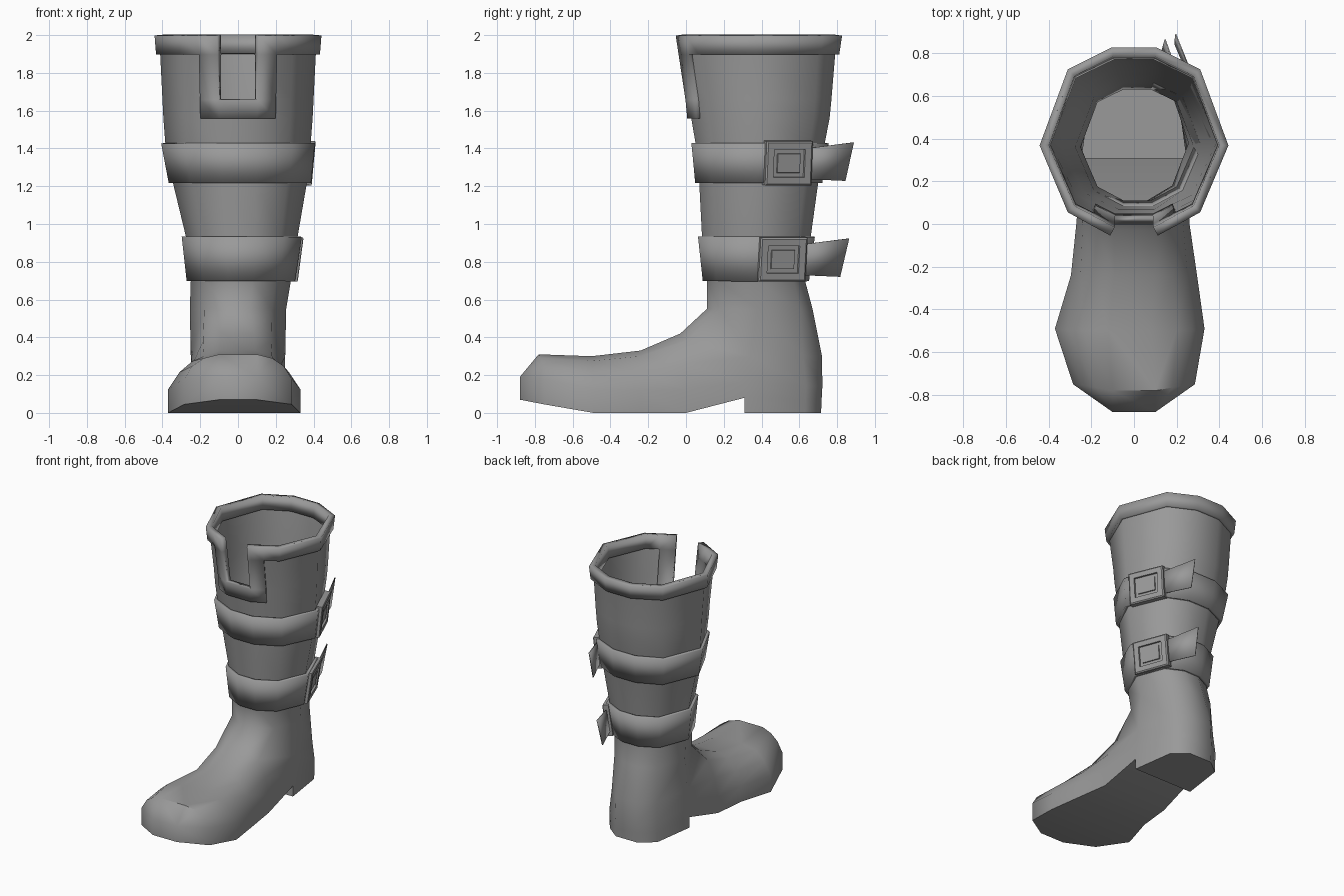
import bpy, bmesh, math
from mathutils import Vector, Matrix

if "Cube" in bpy.data.objects:
    bpy.data.objects.remove(bpy.data.objects["Cube"])

leather = bpy.data.materials.new("grey leather")
leather.use_nodes = True
GREY = (0.32, 0.32, 0.32, 1)
leather.diffuse_color = GREY
leather.node_tree.nodes["Principled BSDF"].inputs["Base Color"].default_value = GREY

# Leg rings from the top down: height, half width, centre x, front y, back y
RINGS = [(2.0, .42, 0, -.035, .805), (1.9, .412, 0, -.02, .79), (1.66, .40, 0, .018, .77),
         (1.56, .395, 0, .028, .76), (1.43, .385, 0, .05, .735), (1.22, .355, .01, .07, .70),
         (.93, .295, .02, .085, .66), (.70, .265, .015, .11, .63), (.55, .255, 0, .11, .67)]


def leg_point(u, z):
    """Point on the ten-sided leg: u counts corners from the front, z is the height."""
    pair = next(((a, b) for a, b in zip(RINGS, RINGS[1:]) if a[0] >= z >= b[0]))
    t = (pair[0][0] - z) / (pair[0][0] - pair[1][0])
    _, hw, cx, yf, yb = [a + (b - a) * t for a, b in zip(*pair)]
    depth = yb - yf
    half = [(.24, yf), (.7, yf + .125 * depth), (1, yf + .48 * depth),
            (.7, yb - .115 * depth), (.24, yb)]
    ring = [Vector((cx + hw * k, y, z)) for k, y in half]
    ring += [Vector((cx - hw * k, y, z)) for k, y in reversed(half)]
    i = math.floor(u)
    return ring[i % 10].lerp(ring[(i + 1) % 10], u - i)


def add_patch(bm, rows, keep=lambda r, c: True):
    """Quad patch through rows of points; collapsed corners become triangles."""
    for r in range(len(rows) - 1):
        for c in range(len(rows[r]) - 1):
            if keep(r, c):
                pts = [rows[r][c], rows[r][c + 1], rows[r + 1][c + 1], rows[r + 1][c]]
                add_face(bm, pts)


def add_face(bm, pts):
    clean = []
    for p in pts:
        if all((Vector(p) - q).length > .0005 for q in clean):
            clean.append(Vector(p))
    if len(clean) > 2:
        bm.faces.new([bm.verts.new(p) for p in clean])


def finish(name, bm, angle=45, thickness=0, offset=0):
    bmesh.ops.remove_doubles(bm, verts=bm.verts, dist=.0005)
    bmesh.ops.recalc_face_normals(bm, faces=bm.faces)
    mesh = bpy.data.meshes.new(name)
    bm.to_mesh(mesh)
    bm.free()
    mesh.materials.append(leather)
    obj = bpy.data.objects.new(name, mesh)
    bpy.context.collection.objects.link(obj)
    if thickness:
        solid = obj.modifiers.new("Thickness", "SOLIDIFY")
        solid.thickness, solid.offset = thickness, offset
    bpy.ops.object.select_all(action="DESELECT")
    obj.select_set(True)
    bpy.context.view_layer.objects.active = obj
    bpy.ops.object.shade_smooth_by_angle(angle=math.radians(angle))
    return obj


# Boot shell: leg with a front notch, foot, sole and heel in one skin
bm = bmesh.new()
add_patch(bm, [[leg_point(u, ring[0]) for u in range(11)] for ring in RINGS],
          lambda r, c: not (c == 9 and (r < 2 or r > 99)))

# Foot sections from toe to instep: top, shoulder, flank, sole edge, sole bottom
SECTIONS = [
    [(.1, -.88, .19), (.1, -.88, .19), (.1, -.88, .19), (.1, -.88, .19), (.1, -.88, .07)],
    [(.1, -.78, .31), (.18, -.765, .29), (.24, -.755, .25), (.285, -.75, .18), (.285, -.75, .045)],
    [(.1, -.5, .30), (.22, -.5, .275), (.29, -.495, .215), (.35, -.49, .125), (.35, -.49, 0)],
    [(.09, -.24, .33), (.18, -.24, .30), (.25, -.24, .22), (.295, -.24, .12), (.295, -.24, 0)],
    [(.09, -.03, .42), (.18, 0, .38), (.235, 0, .26), (.265, 0, .125), (.265, 0, 0)],
]
SHIFT = [0, 0, -.02, 0, -.005]
FLANK, EDGE, ARCH = (.25, .34, .3), (.245, .31, .16), (.245, .31, .08)
# Heel rows: side, back corner, back
HEEL = [[FLANK, (.19, .62, .3), (.085, .72, .3)],
        [EDGE, (.2, .635, .145), (.09, .722, .14)],
        [ARCH, (.2, .632, .07), (.09, .718, .07)],
        [(.245, .31, 0), (.2, .63, 0), (.09, .715, 0)]]
sides = {}
for s in (1, -1):
    def flip(p, dx=0):
        return Vector((p[0] * s + dx, p[1], p[2]))
    low = [leg_point(u if s > 0 else 9 - u, .55) for u in range(5)]
    foot = [[flip(p, dx) for p in sec] for sec, dx in zip(SECTIONS, SHIFT)]
    foot.append([low[0], low[1], flip(FLANK), flip(EDGE), flip(ARCH)])
    heel = [[flip(p) for p in row] for row in HEEL]
    add_patch(bm, foot)
    add_patch(bm, [low[2:]] + heel)
    add_face(bm, [low[1], low[2], flip(FLANK)])
    sides[s] = foot, heel
(foot_l, heel_l), (foot_r, heel_r) = sides[1], sides[-1]
for column in (0, 4):                                   # instep strip and sole
    add_patch(bm, [[a[column], b[column]] for a, b in zip(foot_l, foot_r)])
add_face(bm, [foot_l[0][0], foot_r[0][0], foot_r[0][4], foot_l[0][4]])        # toe wall
add_patch(bm, [[a[2], b[2]] for a, b in zip([[0, 0, leg_point(4, .55)]] + heel_l,
                                            [[0, 0, leg_point(5, .55)]] + heel_r)])
add_face(bm, [heel_l[2][0], heel_r[2][0], heel_r[3][0], heel_l[3][0]])        # heel step
add_face(bm, heel_l[3] + heel_r[3][::-1])                                     # heel base
finish("boot_shell", bm, 50)

# Trim: band round the top with a U-shaped flap framing the notch
FLAP = .52
columns = [-1 - FLAP, -1, 0, FLAP] + list(range(1, 9)) + [9 - FLAP]
heights = [2.0, 1.9, 1.66, 1.56]


def in_trim(r, c):
    if r == 0:
        return c != 1
    return c in (0, 2) if r == 1 else c < 3


bm = bmesh.new()
add_patch(bm, [[leg_point(u, z) for u in columns] for z in heights], in_trim)
finish("top_trim", bm, 35, .044, 0)


# Straps with their buckles and loose ends
def add_strap(name, top, bottom, buckle_y):
    bm = bmesh.new()
    add_patch(bm, [[leg_point(u, z) for u in range(11)] for z in (top, bottom)])
    finish(name + "_strap", bm, 40, .022, 1)

    # Frame on the outer rear side of the leg
    mid = (top + bottom) / 2
    front, back = leg_point(2, mid), leg_point(3, mid)
    along = (back - front).normalized()
    rise = leg_point(2.5, top) - leg_point(2.5, bottom)
    normal = along.cross(rise).normalized()
    up = normal.cross(along).normalized()
    if normal.x < 0:
        normal = -normal
    centre = front + along * ((buckle_y - front.y) / along.y) + normal * .02
    frame = Matrix((along, up, normal)).transposed().to_4x4()
    frame.translation = centre

    # Buckle: raised square frame with a sunken middle and a small centre plate
    bm = bmesh.new()
    bmesh.ops.create_cube(bm, size=1, matrix=Matrix.Diagonal((.265, .235, .04, 1)))
    bm.normal_update()
    face = max(bm.faces, key=lambda f: f.normal.z)
    for width, lift in ((.012, .006), (.05, 0), (.002, -.014), (.03, 0), (.002, .008)):
        bmesh.ops.inset_region(bm, faces=[face], thickness=width, depth=0)
        bmesh.ops.translate(bm, verts=face.verts, vec=(0, 0, lift))
    bm.transform(frame)
    finish(name + "_buckle", bm, 25)

    # Loose end, widening toward its slanted tip
    bm = bmesh.new()
    tail = [(.09, -.085), (.09, .075), (.375, .11), (.335, -.095)]
    add_face(bm, [frame @ Vector((x, y, .0)) for x, y in tail])
    finish(name + "_loose_end", bm, 30, .006, 0)


add_strap("upper", 1.43, 1.22, .53)
add_strap("lower", .935, .70, .50)
